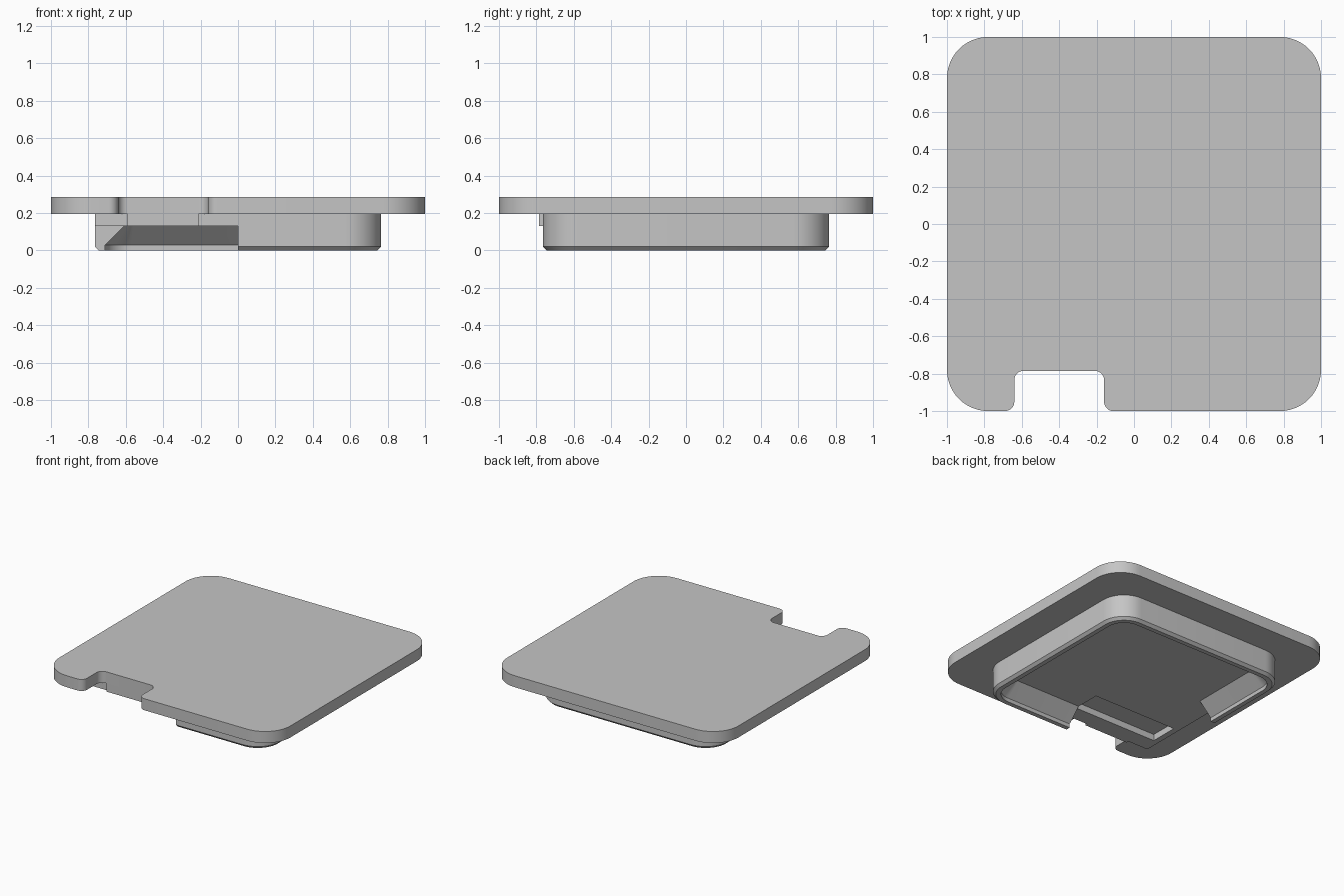
import bpy
import bmesh
import math
from mathutils import Vector

if "Cube" in bpy.data.objects:
    bpy.data.objects.remove(bpy.data.objects["Cube"])

grey = bpy.data.materials.new("plain_grey")
grey.use_nodes = True
COLOUR = (0.56, 0.56, 0.56, 1)
grey.diffuse_color = COLOUR
grey.node_tree.nodes["Principled BSDF"].inputs["Base Color"].default_value = COLOUR


def rounded(corners, steps=12):
    """Outline of right-angled corners (x, y, radius), each rounded by an arc."""
    pts = [Vector(c[:2]) for c in corners]
    out = []
    for i, p in enumerate(pts):
        r = corners[i][2]
        a = (pts[i - 1] - p).normalized() * r
        b = (pts[(i + 1) % len(pts)] - p).normalized() * r
        for k in range(steps + 1):
            t = math.pi / 2 * k / steps
            out.append(p + a + b - b * math.cos(t) - a * math.sin(t))
    return out


def loft(name, sections):
    """Solid through a stack of (outline, z) sections, capped at both ends."""
    bm = bmesh.new()
    rings = [[bm.verts.new((p.x, p.y, z)) for p in line] for line, z in sections]
    for low, high in zip(rings, rings[1:]):
        for i in range(len(low)):
            j = (i + 1) % len(low)
            bm.faces.new((low[i], low[j], high[j], high[i]))
    bm.faces.new(rings[0])
    bm.faces.new(rings[-1])
    bmesh.ops.recalc_face_normals(bm, faces=bm.faces)
    mesh = bpy.data.meshes.new(name)
    bm.to_mesh(mesh)
    bm.free()
    obj = bpy.data.objects.new(name, mesh)
    bpy.context.collection.objects.link(obj)
    mesh.materials.append(grey)
    return obj


def box(name, x0, x1, y0, y1, z0, z1):
    line = [Vector(p) for p in ((x0, y0), (x1, y0), (x1, y1), (x0, y1))]
    return loft(name, [(line, z0), (line, z1)])


def activate(obj):
    bpy.ops.object.select_all(action='DESELECT')
    obj.select_set(True)
    bpy.context.view_layer.objects.active = obj


def cut(obj, cutter):
    mod = obj.modifiers.new("cut", 'BOOLEAN')
    mod.operation = 'DIFFERENCE'
    mod.solver = 'EXACT'
    mod.object = cutter
    activate(obj)
    bpy.ops.object.modifier_apply(modifier=mod.name)
    bpy.data.objects.remove(cutter)


# Top plate with rounded corners and a notch in the front edge
R, N = 0.22, 0.05
outline = rounded([(-1, -1, R), (-0.64, -1, N), (-0.64, -0.785, N),
                   (-0.16, -0.785, N), (-0.16, -1, N),
                   (1, -1, R), (1, 1, R), (-1, 1, R)])
plate = loft("top_plate", [(outline, 0.195), (outline, 0.285)])


# Hollow foot: chamfered outside, sloping inside, one square corner
def square(h, r):
    return rounded([(-h, -h, 0.01), (h, -h, r), (h, h, r), (-h, h, r)])


foot = loft("hollow_foot", [(square(0.765, 0.19), 0.2), (square(0.765, 0.19), 0.02),
                            (square(0.745, 0.17), 0), (square(0.71, 0.14), 0),
                            (square(0.71, 0.14), 0.03), (square(0.61, 0.05), 0.13)])

# Open one quarter of the wall, then sink a shallow pocket in the floor
cut(foot, box("wall_cutter", -1, 0, -1, 0, -0.1, 0.1305))
cut(foot, box("pocket_cutter", -0.72, 0, -0.64, -0.42, 0.05, 0.18))

# Small lip that continues the back of the notch downwards
lip = box("notch_lip", -0.59, -0.21, -0.785, -0.72, 0.1305, 0.2)

for obj in (plate, foot, lip):
    activate(obj)
    bpy.ops.object.shade_smooth_by_angle(angle=math.radians(30))
